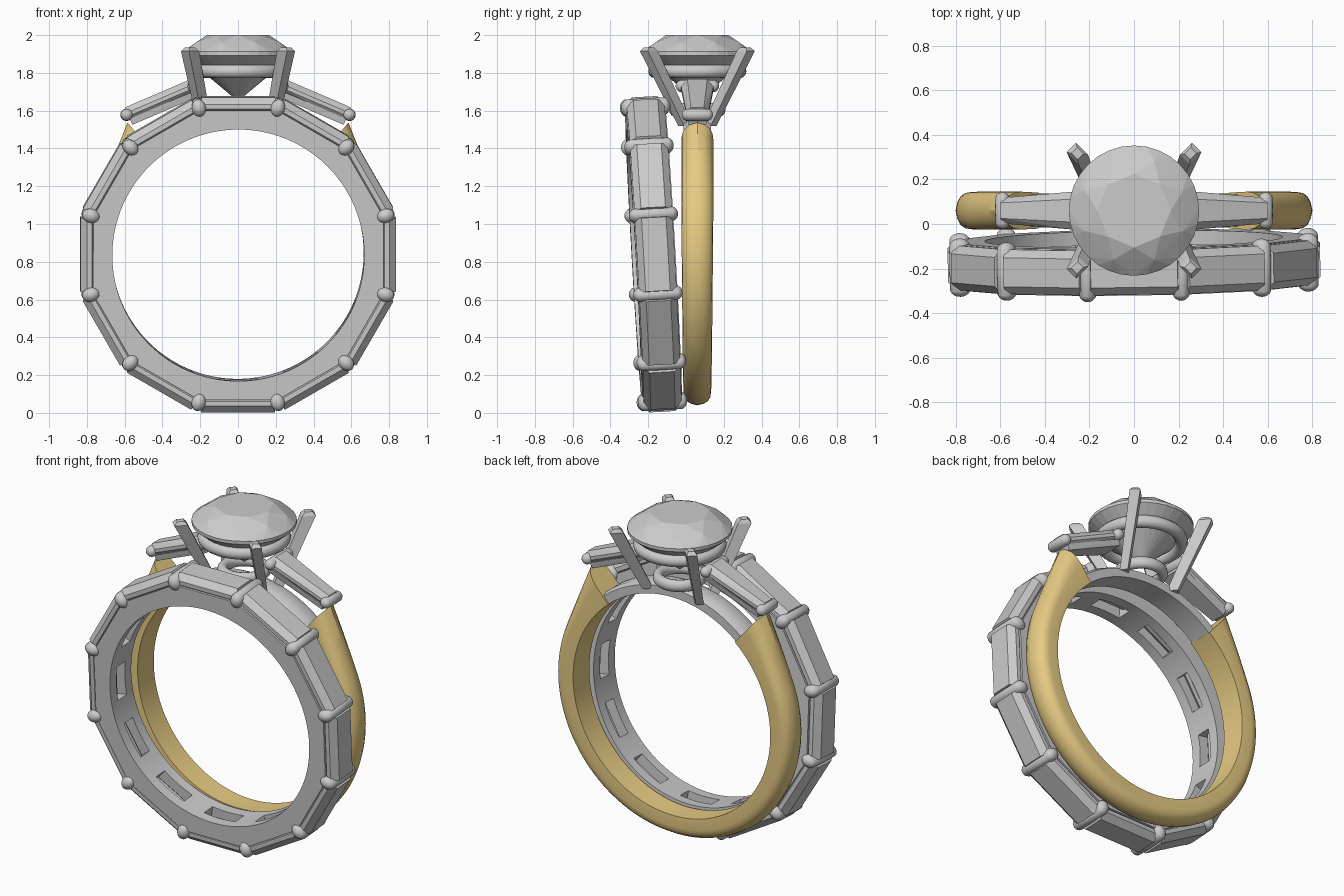
import bpy, bmesh
from math import sin, cos, radians, pi, sqrt
from mathutils import Vector, Matrix

if "Cube" in bpy.data.objects:
    bpy.data.objects.remove(bpy.data.objects["Cube"])

CZ = 0.84          # height of the ring axis
HY = 0.06          # y centre of the engagement ring


def finish(name, bm, smooth=None, mat=None, matrix=None):
    bmesh.ops.recalc_face_normals(bm, faces=bm.faces)
    me = bpy.data.meshes.new(name)
    bm.to_mesh(me)
    bm.free()
    ob = bpy.data.objects.new(name, me)
    bpy.context.collection.objects.link(ob)
    if matrix:
        me.transform(matrix)
    if mat:
        me.materials.append(mat)
    if smooth:
        bpy.ops.object.select_all(action='DESELECT')
        ob.select_set(True)
        bpy.context.view_layer.objects.active = ob
        bpy.ops.object.shade_smooth_by_angle(angle=radians(smooth))
    return ob


def hull(name, pts, matrix=None):
    bm = bmesh.new()
    for p in pts:
        bm.verts.new(p)
    r = bmesh.ops.convex_hull(bm, input=bm.verts)
    loose = [v for v in bm.verts if not v.link_faces]
    bmesh.ops.delete(bm, geom=loose, context='VERTS')
    bmesh.ops.dissolve_limit(bm, angle_limit=0.01, verts=bm.verts, edges=bm.edges)
    return finish(name, bm, matrix=matrix)


def capsule(name, c, length, r, stretch=1.0, ang=0.0, matrix=None):
    """Rounded bar along y, taller along the radial direction 'ang'."""
    bm = bmesh.new()
    bmesh.ops.create_uvsphere(bm, u_segments=16, v_segments=10, radius=r)
    for v in bm.verts:
        z = v.co.z + (length / 2 - r) * (1 if v.co.z > 1e-5 else -1 if v.co.z < -1e-5 else 0)
        a, t = v.co.x * stretch, v.co.y
        v.co = (c[0] + a * cos(ang) - t * sin(ang), c[1] + z, c[2] + a * sin(ang) + t * cos(ang))
    return finish(name, bm, 50, matrix=matrix)


def sweep(name, angles, prof, closed=False, smooth=30, mat=None, matrix=None):
    """Sweep a closed (radius, y) section around the y axis."""
    bm = bmesh.new()
    rings = []
    for d in angles:
        a = radians(d)
        rings.append([bm.verts.new((r * cos(a), y, r * sin(a))) for r, y in prof(d)])
    n, m = len(rings), len(rings[0])
    for i in range(n if closed else n - 1):
        p, q = rings[i], rings[(i + 1) % n]
        for j in range(m):
            k = (j + 1) % m
            bm.faces.new((p[j], p[k], q[k], q[j]))
    if not closed:
        bm.faces.new(rings[0])
        bm.faces.new(rings[-1][::-1])
    return finish(name, bm, smooth, mat, matrix)


def torus(name, z, R, rr, rz):
    bm = bmesh.new()
    rings = [[bm.verts.new(((R + rr * cos(b)) * cos(a), HY + (R + rr * cos(b)) * sin(a), z + rz * sin(b)))
              for b in [2 * pi * j / 12 for j in range(12)]] for a in [2 * pi * i / 48 for i in range(48)]]
    for i in range(48):
        p, q = rings[i], rings[(i + 1) % 48]
        for j in range(12):
            k = (j + 1) % 12
            bm.faces.new((p[j], p[k], q[k], q[j]))
    return finish(name, bm, 60)


# --- eternity band: leaning slightly, twelve straight sides ---
LEAN = Matrix.Translation((0, -0.172, CZ)) @ Matrix.Rotation(0.015, 4, 'Z') @ Matrix.Rotation(0.057, 4, 'X')


def facet_r(d, apothem):
    return apothem / cos(radians((d + 15) % 30 - 15))


def rail_section(y0, y1):
    return lambda d: [(0.667, y0), (facet_r(d, 0.768), y0), (facet_r(d, 0.768), y1), (0.667, y1)]


full = range(0, 360, 3)
for s, nm in ((-1, "band_front_rail"), (1, "band_back_rail")):
    sweep(nm, full, rail_section(s * 0.042, s * 0.105), True, 10, matrix=LEAN)
for k in range(12):
    mid = 15 + 30 * k
    sweep(f"band_spacer_{k}", range(mid - 6, mid + 7, 3), rail_section(-0.043, 0.043), smooth=10, matrix=LEAN)
    a = radians(mid)
    capsule(f"band_bar_{k}", (0.808 * cos(a), 0, 0.808 * sin(a)), 0.262, 0.039, 1.25, a, LEAN)
    # baguette stone: table, girdle and keel
    pts = []
    for t in (-1, 1):
        for s in (-1, 1):
            pts += [(0.835, s * 0.065, t * 0.195), (0.80, s * 0.1, t * 0.2),
                    (0.775, s * 0.1, t * 0.195), (0.70, s * 0.012, t * 0.13)]
    hull(f"band_stone_{k}", pts, LEAN @ Matrix.Rotation(-radians(30 * k), 4, 'Y'))

# --- gold shank with shoulders rising to the side stones ---
gold = bpy.data.materials.new("gold")
gold.diffuse_color = (0.80, 0.60, 0.23, 1)
gold.use_nodes = True
gold.node_tree.nodes["Principled BSDF"].inputs["Base Color"].default_value = gold.diffuse_color


def shank_section(d):
    e = abs(d + 90)                        # degrees away from the bottom
    out = 0.80 / cos(radians(max(0, e - 111.5)))
    w = 0.072 + 0.013 * min(1, e / 110)
    half = [(0, 0.95), (0.5, 1.0), (0.68, 0.95), (0.83, 0.78), (0.94, 0.45)]
    sec = [(t, -y) for t, y in half] + [(1, 0)] + [(t, y) for t, y in half[::-1]]
    return [(0.667 + t * (out - 0.667), y * w) for t, y in sec]


UP = Matrix.Translation((0, HY, CZ))
sweep("gold_shank", [-230 + 280 * i / 96 for i in range(97)], shank_section, smooth=28, mat=gold, matrix=UP)

# grey bridge under the head
sweep("head_bridge", range(46, 135, 2),
      lambda d: [(0.668, -0.072), (0.72, -0.072), (0.735, -0.04), (0.735, 0.04), (0.72, 0.072), (0.668, 0.072)],
      matrix=UP)

# --- tapered side stones with rails and end bars ---
A, B = Vector((0.585, 0, 1.585)), Vector((0.235, 0, 1.735))
U = (B - A).normalized()
N = Vector((-U.z, 0, U.x))
if N.z < 0:
    N = -N
for m, side in ((1, "right"), (-1, "left")):
    def place(end, off, y):
        p = end + N * off
        return (m * p.x, HY + y, p.z)
    stone, seat = [], []
    for end, w in ((A, 0.058), (B, 0.088)):
        for s in (-1, 1):
            stone += [place(end, 0.035, s * w * 0.6), place(end, 0.005, s * w),
                      place(end, -0.015, s * w), place(end, -0.05, s * w * 0.45)]
            seat += [place(end, -0.03, s * w * 0.9), place(end, -0.065, s * w * 0.8)]
    hull(f"{side}_side_stone", stone)
    hull(f"{side}_stone_seat", seat)
    capsule(f"{side}_outer_bar", (m * 0.59, HY, 1.578), 0.165, 0.033)
    capsule(f"{side}_inner_bar", (m * 0.235, HY, 1.73), 0.23, 0.033)

# --- centre stone: faceted round brilliant ---
def circle(n, r, z, off=0.0):
    return [(r * cos(2 * pi * (i + off) / n), HY + r * sin(2 * pi * (i + off) / n), z) for i in range(n)]


hull("centre_stone", circle(8, 0.165, 2.0) + circle(8, 0.238, 1.963, 0.5) + circle(32, 0.292, 1.912)
     + circle(32, 0.292, 1.893) + circle(8, 0.155, 1.782, 0.5) + [(0, HY, 1.65)])
torus("stone_gallery", 1.808, 0.225, 0.035, 0.036)
torus("base_ring", 1.605, 0.12, 0.03, 0.035)

# --- four claws ---
for sx in (-1, 1):
    for sy in (-1, 1):
        q = 1 / sqrt(2)
        rad, tan = Vector((sx * q, sy * q, 0)), Vector((-sy * q, sx * q, 0))
        low, top = Vector((sx * 0.175, HY + sy * 0.065, 1.52)), Vector((sx * 0.254, HY + sy * 0.256, 1.915))
        pts = []
        for c, h, w in ((low, 0.03, 0.022), (top, 0.038, 0.03), (top + Vector((0, 0, 0.02)), 0.02, 0.018)):
            pts += [c + rad * h * i + tan * w * j for i in (-1, 1) for j in (-1, 1)]
        hull(f"claw_{'right' if sx > 0 else 'left'}_{'back' if sy > 0 else 'front'}", pts)
